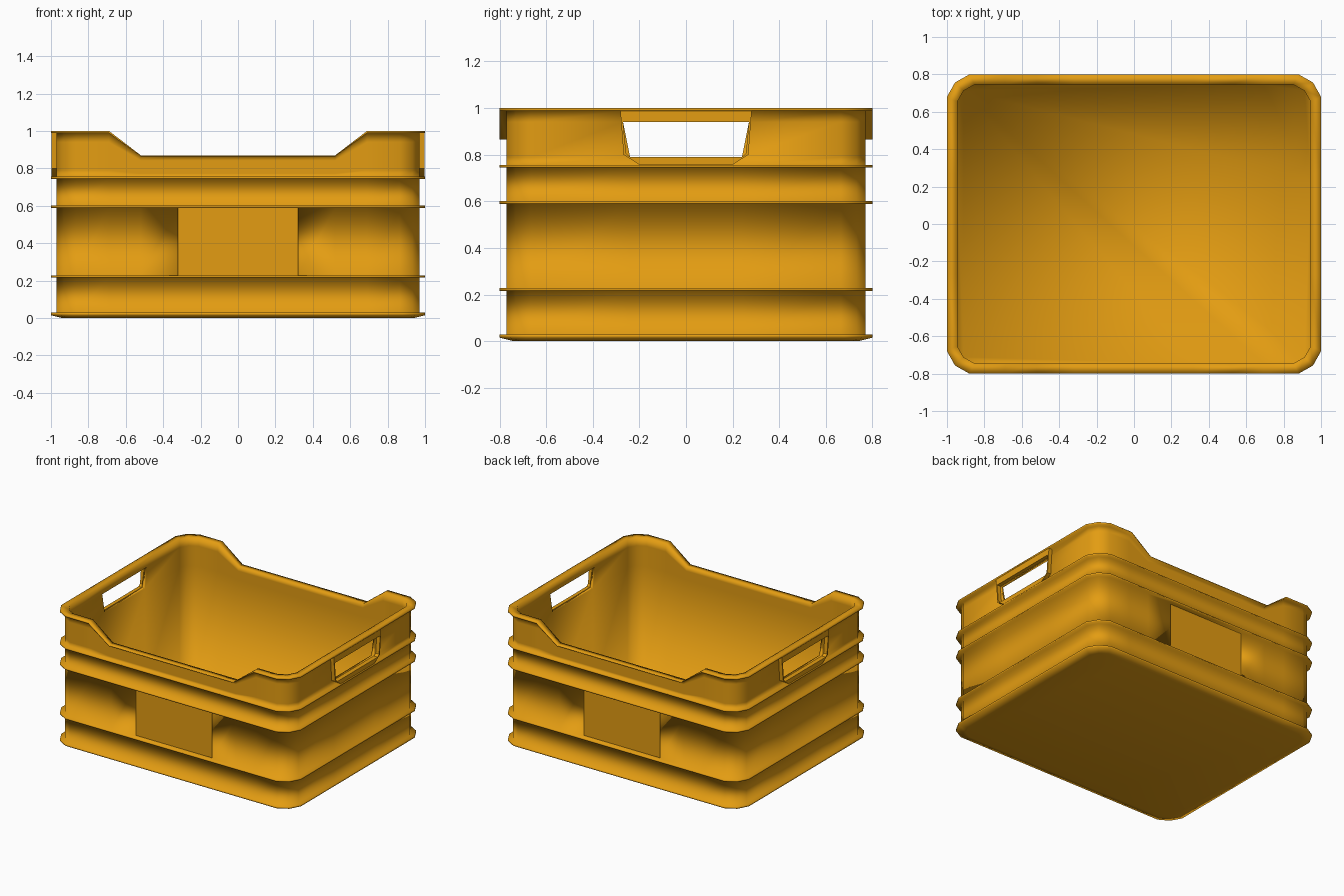
import bpy
import bmesh

old = bpy.data.objects.get("Cube")
if old:
    bpy.data.objects.remove(old, do_unlink=True)

COLOR = (0.77, 0.335, 0.006, 1.0)
yellow = bpy.data.materials.new("amber_plastic")
yellow.use_nodes = True
yellow.diffuse_color = COLOR
bsdf = next(n for n in yellow.node_tree.nodes if n.type == 'BSDF_PRINCIPLED')
bsdf.inputs["Base Color"].default_value = COLOR
bsdf.inputs["Roughness"].default_value = 0.6

HALF_X, HALF_Y = 0.97, 0.77      # outer wall half sizes
FLANGE, WALL = 0.03, 0.025
HOLE_LOW, HOLE_HIGH = 0.79, 0.94


def finish(bm, name):
    bmesh.ops.recalc_face_normals(bm, faces=bm.faces)
    for f in bm.faces:
        f.smooth = True
    mesh = bpy.data.meshes.new(name)
    bm.to_mesh(mesh)
    bm.free()
    mesh.materials.append(yellow)
    ob = bpy.data.objects.new(name, mesh)
    bpy.context.collection.objects.link(ob)
    return ob


def rim_height(x):
    """Top edge: low in the middle of the long sides, high at the corners."""
    t = min(max((abs(x) - 0.52) / 0.17, 0), 1)
    return 0.87 + 0.13 * t


def ring(d, z):
    """One outline of the crate, d outward from the wall, with cut corners."""
    X, Y, r = HALF_X + d, HALF_Y + d, 0.105 + 0.5 * d
    c = 0.36 * r
    s = 0.24 + 0.03 * min(max((z - HOLE_LOW) / (HOLE_HIGH - HOLE_LOW), 0), 1)
    half = [(x, -Y) for x in (r - X, -0.69, -0.52, -0.32, 0.32, 0.52, 0.69, X - r)]
    half += [(X - c, c - Y)]
    half += [(X, y) for y in (r - Y, -s, s, Y - r)]
    half += [(X - c, Y - c)]
    pts = half + [(-x, -y) for x, y in half]
    out = []
    for x, y in pts:
        h = z
        if z > 0.757:
            h = 0.756 + (z - 0.756) * (rim_height(x) - 0.756) / 0.244
        out.append((x, y, h))
    return out


# Wall section: base, ribs, rim lip, then down the inside to the floor
profile = [(-0.03, 0), (FLANGE, 0.015), (FLANGE, 0.028), (0, 0.028)]
for z in (0.222, 0.595, 0.75):
    profile += [(0, z - 0.006), (FLANGE, z - 0.006), (FLANGE, z + 0.006), (0, z + 0.006)]
low_out = len(profile)
profile += [(0, HOLE_LOW), (0, HOLE_HIGH), (0, 0.988), (FLANGE, 0.988), (FLANGE, 1.0), (-WALL, 1.0)]
high_in = len(profile)
profile += [(-WALL, HOLE_HIGH), (-WALL, HOLE_LOW), (-WALL, 0.02)]

# Crate shell
bm = bmesh.new()
rows = [[bm.verts.new(p) for p in ring(d, z)] for d, z in profile]
n = len(rows[0])
grip_cols = (10, 10 + n // 2)
panel_cols = (3, 3 + n // 2)
panel_row = 7
panels = []
for i in range(len(rows) - 1):
    for j in range(n):
        k = (j + 1) % n
        if j in grip_cols and i in (low_out, high_in):
            continue
        f = bm.faces.new((rows[i][j], rows[i][k], rows[i + 1][k], rows[i + 1][j]))
        if i == panel_row and j in panel_cols:
            panels.append(f)
bm.faces.new(rows[0])
bm.faces.new(rows[-1])

# Inner faces of the hand holes
for j in grip_cols:
    a, b = rows[low_out], rows[low_out + 1]
    c, d = rows[high_in], rows[high_in + 1]
    outer = (a[j], a[j + 1], b[j + 1], b[j])
    inner = (d[j], d[j + 1], c[j + 1], c[j])
    for e in range(4):
        g = (e + 1) % 4
        bm.faces.new((outer[e], outer[g], inner[g], inner[e]))

# Shallow recessed panels on the long sides
for f in bmesh.ops.extrude_discrete_faces(bm, faces=panels)["faces"]:
    sign = 1 if f.calc_center_median().y > 0 else -1
    border = list(f.edges)
    loop = list(f.verts)
    base = [min((v for r in rows[panel_row:panel_row + 2] for v in r),
                key=lambda v: (v.co - p.co).length) for p in loop]
    for v in loop:
        v.co.y -= sign * 0.012
    for e in range(4):
        g = (e + 1) % 4
        if not bm.edges.get((base[e], loop[e])) or len(border[e].link_faces) < 2:
            bm.faces.new((base[e], base[g], loop[g], loop[e]))
    for e in border:
        e.smooth = False
finish(bm, "crate_shell")

# Raised frames round the hand holes
hole = [(0.24, HOLE_LOW), (0.257, 0.805), (0.27, HOLE_HIGH)]
edge = [(0.20, 0.757), (0.268, 0.80), (0.282, 0.988)]


def mirrored(pts):
    return pts + [(-y, z) for y, z in reversed(pts)]


for side, name in ((1, "left_handle_frame"), (-1, "right_handle_frame")):
    bm = bmesh.new()
    loops = []
    for pts, x in ((edge, 0.965), (edge, 0.998), (hole, 0.998), (hole, 0.965)):
        loops.append([bm.verts.new((side * x, y, z)) for y, z in mirrored(pts)])
    for i in range(4):
        a, b = loops[i], loops[(i + 1) % 4]
        for j in range(len(a)):
            k = (j + 1) % len(a)
            bm.faces.new((a[j], a[k], b[k], b[j]))
    ob = finish(bm, name)
    bpy.context.view_layer.objects.active = ob
    ob.select_set(True)
    bpy.ops.object.shade_smooth_by_angle(angle=0.7)
    ob.select_set(False)
